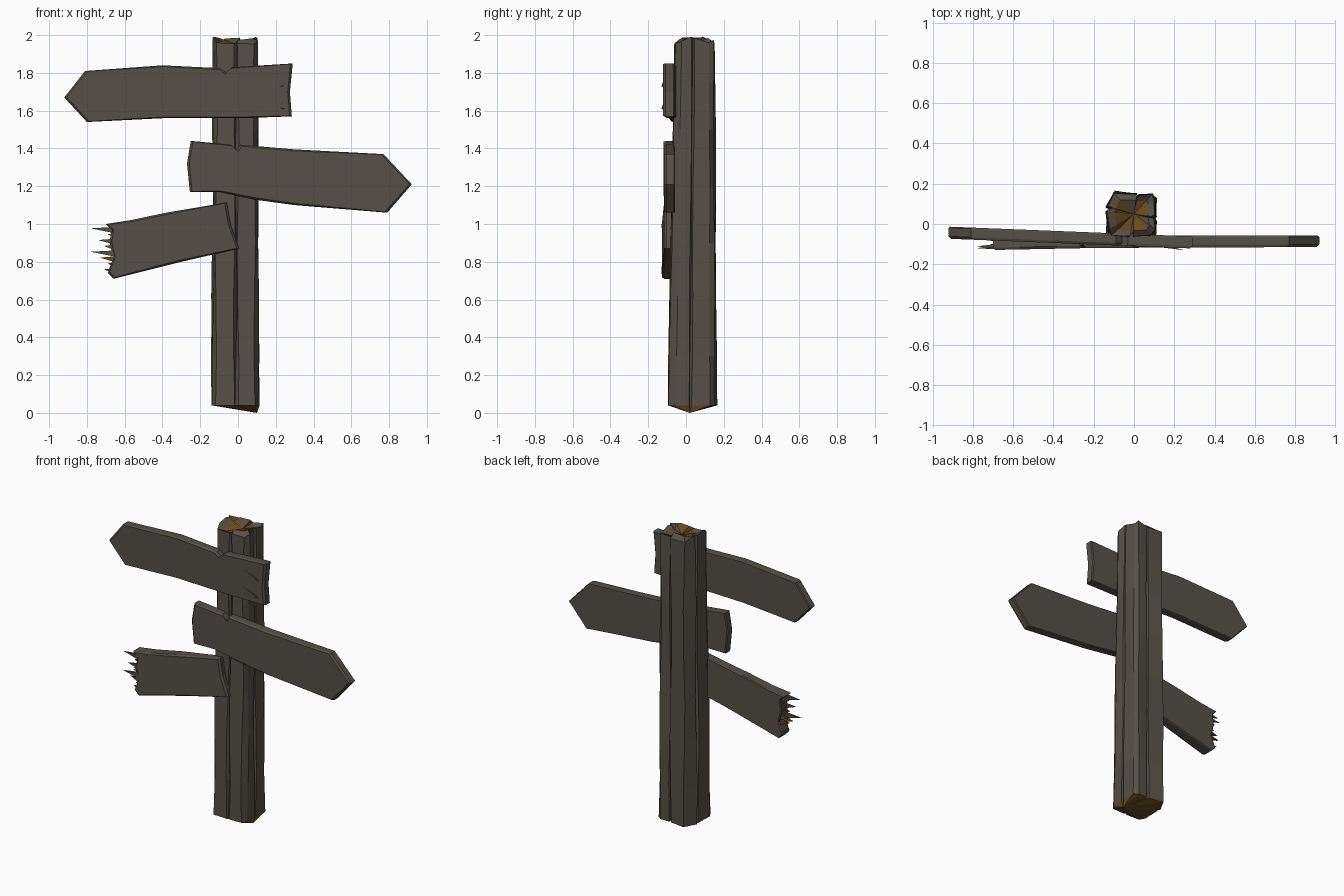
import bpy
import bmesh
import random
from math import sin
from mathutils import Vector

random.seed(4)
cube = bpy.data.objects.get("Cube")
if cube:
    bpy.data.objects.remove(cube)


def material(name, colour):
    mat = bpy.data.materials.new(name)
    mat.use_nodes = True
    mat.diffuse_color = (*colour, 1)
    mat.node_tree.nodes["Principled BSDF"].inputs["Base Color"].default_value = (*colour, 1)
    return mat


weathered = material("weathered wood", (0.092, 0.08, 0.064))
raw = material("raw brown wood", (0.14, 0.07, 0.014))


def finish(bm, name):
    bmesh.ops.recalc_face_normals(bm, faces=bm.faces)
    mesh = bpy.data.meshes.new(name)
    bm.to_mesh(mesh)
    bm.free()
    obj = bpy.data.objects.new(name, mesh)
    bpy.context.collection.objects.link(obj)
    for mat in (weathered, raw):
        mesh.materials.append(mat)
    return obj


def bridge(bm, ring, other):
    n = len(ring)
    return [bm.faces.new((ring[i], ring[(i + 1) % n], other[(i + 1) % n], other[i]))
            for i in range(n)]


def spike(bm, base, tip, width, depth, mat=0):
    """Four-sided splinter running along x from base to tip."""
    ring = [bm.verts.new(base + Vector((0, dy * depth, dz * width)))
            for dy, dz in ((-1, -1), (1, -1), (1, 1), (-1, 1))]
    end = bm.verts.new(tip)
    faces = [bm.faces.new((ring[i], ring[(i + 1) % 4], end)) for i in range(4)]
    faces.append(bm.faces.new(ring))
    for face in faces:
        face.material_index = mat


def board(name, outline, front, back, chamfer=0.012):
    """Plank from an x-z outline; front and back are (offset, slope) of y along x."""
    bm = bmesh.new()
    mid = sum((Vector(p) for p in outline), Vector((0, 0))) / len(outline)

    def layer(plane, inset, lift):
        ring = []
        for p in outline:
            x, z = Vector(p) - (Vector(p) - mid).normalized() * inset
            ring.append(bm.verts.new((x, plane[0] + plane[1] * x + lift, z)))
        return ring

    rings = [layer(front, chamfer, 0), layer(front, 0, chamfer),
             layer(back, 0, -chamfer / 2), layer(back, chamfer / 2, 0)]
    for a, b in zip(rings, rings[1:]):
        bridge(bm, a, b)
    bm.faces.new(rings[0])
    bm.faces.new(rings[-1])
    return bm


# Post: uneven section with narrow cracks, lofted through several heights
section = [(-0.12, -0.085), (-0.02, -0.09), (-0.01, -0.07), (0, -0.09), (0.09, -0.085),
           (0.11, -0.05), (0.11, 0.015), (0.09, 0.02), (0.11, 0.03), (0.11, 0.12),
           (0.09, 0.145), (0.02, 0.14), (0.015, 0.12), (0.01, 0.145), (-0.1, 0.155),
           (-0.14, 0.08), (-0.12, 0.07), (-0.14, 0.06), (-0.135, -0.05)]
bm = bmesh.new()
levels = [0.04, 0.3, 0.62, 0.9, 1.2, 1.5, 1.75, 1.97]
rings = []
for z in levels:
    t = z / 2
    ring = []
    for i, (x, y) in enumerate(section):
        wobble = 0.005 * sin(i * 2.3 + z * 5)
        x = x * (1 - 0.07 * t) + wobble
        y = (y - 0.03) * (1.07 - 0.2 * t) + 0.03 + 0.015 * t + wobble / 2
        rise = random.uniform(-0.02, 0.025) if z == levels[-1] else 0
        ring.append(bm.verts.new((x, y, z + rise)))
    rings.append(ring)
for a, b in zip(rings, rings[1:]):
    bridge(bm, a, b)

# Splintered top with a sunken core, patches of raw wood
lip = [bm.verts.new((v.co.x * 0.72, 0.04 + (v.co.y - 0.04) * 0.72, random.uniform(1.93, 1.99)))
       for v in rings[-1]]
core = bm.verts.new((0, 0.05, 1.95))
bridge(bm, rings[-1], lip)
for i, v in enumerate(lip):
    face = bm.faces.new((v, lip[(i + 1) % len(lip)], core))
    face.material_index = 1 if i % 7 < 5 else 0

# Broken underside, drawn down to a low point on one side
foot = bm.verts.new((0.1, 0.02, 0))
for i, v in enumerate(rings[0]):
    after = rings[0][(i + 1) % len(section)]
    face = bm.faces.new((v, after, foot))
    face.material_index = 1
finish(bm, "post")

# Upper arrow board pointing to the right
upper = board("upper", [
    (-0.92, 1.67), (-0.81, 1.81), (-0.4, 1.84), (-0.09, 1.825), (-0.06, 1.8), (-0.03, 1.83),
    (0.29, 1.85), (0.275, 1.7), (0.285, 1.57), (0.02, 1.56), (-0.4, 1.56), (-0.8, 1.54)],
    (-0.11, -0.04), (-0.05, -0.04))
for z in (1.63, 1.75):
    spike(upper, Vector((0.1, -0.1, z)), Vector((0.25, -0.13, z - 0.02)), 0.03, 0.012)
finish(upper, "upper_arrow_board")

# Middle arrow board pointing to the left
middle = board("middle", [
    (-0.27, 1.32), (-0.25, 1.44), (-0.04, 1.42), (-0.01, 1.39), (0.01, 1.42), (0.3, 1.395),
    (0.77, 1.37), (0.92, 1.21), (0.79, 1.06), (0.3, 1.1), (0.08, 1.13), (-0.1, 1.17),
    (-0.255, 1.17)], (-0.118, 0.004), (-0.058, 0))
finish(middle, "middle_arrow_board")

# Lower board, snapped off at its outer end
lower = board("lower", [
    (0.005, 0.87), (-0.3, 0.8), (-0.66, 0.71), (-0.69, 0.74), (-0.66, 0.82), (-0.68, 0.9),
    (-0.67, 0.97), (-0.7, 1.0), (-0.57, 1.02), (-0.38, 1.06), (-0.2, 1.09), (-0.06, 1.115),
    (-0.04, 1.0)], (-0.115, 0.02), (-0.055, -0.015))
for i, length in enumerate((0.07, 0.05, 0.09, 0.14, 0.07, 0.1, 0.05, 0.14)):
    z = 0.75 + i * 0.031
    for row, y in enumerate((-0.11, -0.07)):
        reach = length * (1 - 0.35 * row * (i % 2))
        spike(lower, Vector((-0.64, y, z)),
              Vector((-0.64 - reach, y + random.uniform(-0.015, 0.015), z + 0.01)),
              0.018, 0.016, 1 if i in (2, 4) else 0)
finish(lower, "lower_broken_board")
